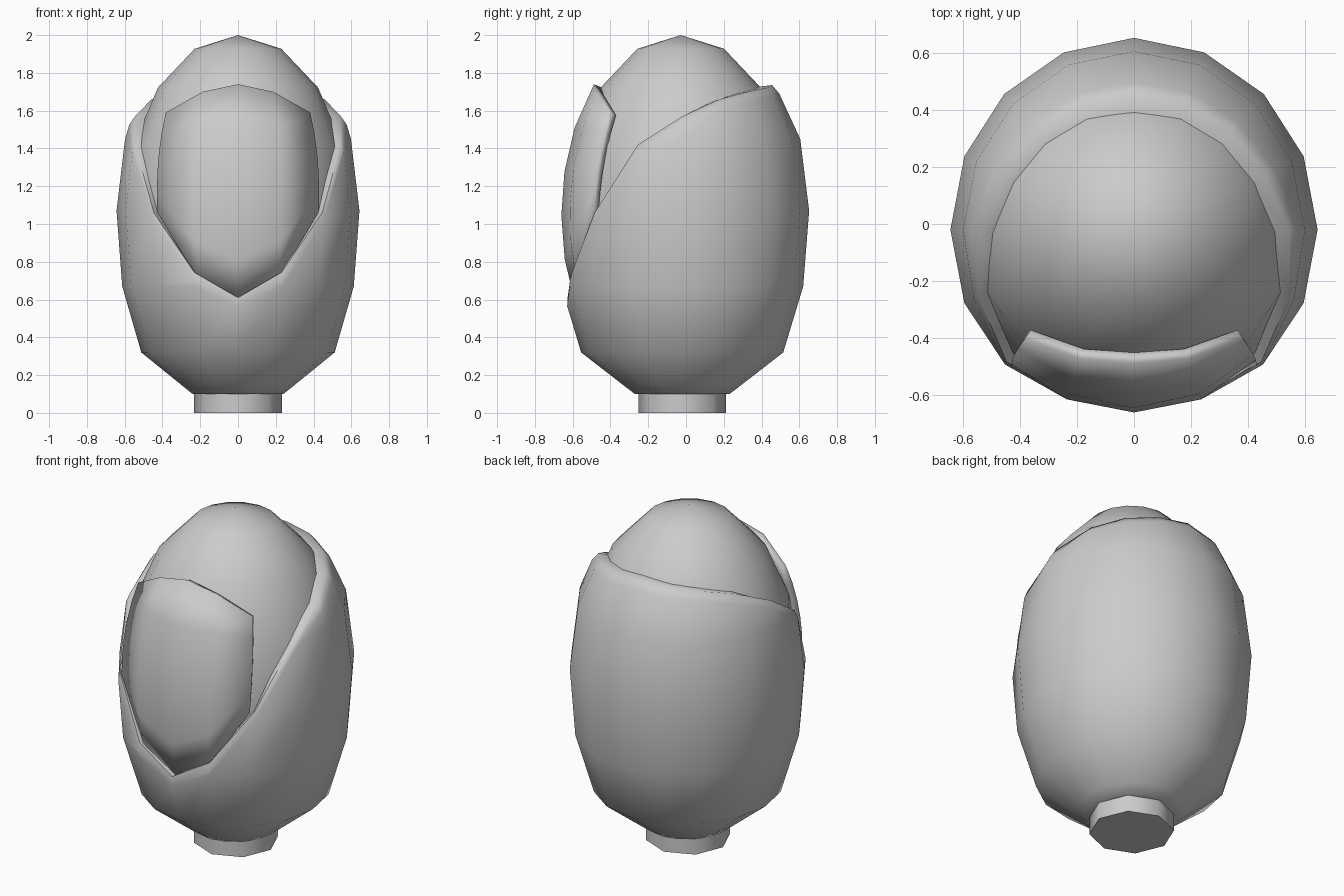
import bpy, bmesh, math

if "Cube" in bpy.data.objects:
    bpy.data.objects.remove(bpy.data.objects["Cube"])

CY = -0.02          # y of the vertical axis of the egg
SIDES = 16

grey = bpy.data.materials.new("plain grey")
grey.diffuse_color = (0.6, 0.6, 0.6, 1)
grey.use_nodes = True
grey.node_tree.nodes["Principled BSDF"].inputs["Base Color"].default_value = grey.diffuse_color


def lerp(table, v):
    """Piecewise linear lookup in a list of (key, value) pairs."""
    for (a, fa), (b, fb) in zip(table, table[1:]):
        if v <= b:
            return fa + (fb - fa) * max(0, (v - a) / (b - a))
    return table[-1][1]


def ellipse(z, radius, half):
    return radius * math.sqrt(max(0, 1 - ((z - 1.05) / half) ** 2))


def point(deg, r, z, stretch=1.0):
    """Point at an angle measured from the front (-y) towards +x."""
    a = math.radians(deg)
    return (r * math.sin(a), CY - r * math.cos(a) * stretch, z)


def grid_object(name, columns, closed, angle):
    """Skin neighbouring columns of points (listed bottom to top)."""
    bm = bmesh.new()
    cols = [[bm.verts.new(p) for p in c] for c in columns]
    nxt = cols[1:] + ([cols[0]] if closed else [])
    for a, b in zip(cols, nxt):
        for i in range(len(a) - 1):
            bm.faces.new((a[i], b[i], b[i + 1], a[i + 1]))
    bmesh.ops.remove_doubles(bm, verts=bm.verts, dist=0.0005)
    me = bpy.data.meshes.new(name)
    bm.to_mesh(me)
    bm.free()
    ob = bpy.data.objects.new(name, me)
    bpy.context.collection.objects.link(ob)
    finish(ob, angle)
    return ob


def finish(ob, angle):
    ob.data.materials.append(grey)
    bpy.ops.object.select_all(action='DESELECT')
    ob.select_set(True)
    bpy.context.view_layer.objects.active = ob
    bpy.ops.object.shade_smooth_by_angle(angle=math.radians(angle))


# Inner egg-shaped dome
bpy.ops.mesh.primitive_uv_sphere_add(segments=SIDES, ring_count=8, radius=1,
                                     location=(0, CY - 0.008, 1.05))
dome = bpy.context.object
dome.name = "inner_dome"
dome.scale = (0.6, 0.6, 0.95)
bpy.ops.object.transform_apply(location=False, rotation=False, scale=True)
finish(dome, 60)

# Outer shell: profile (height, radius) cut off by a slanted rim (angle, height)
profile = [(0.1, 0.24), (0.14, 0.29), (0.32, 0.512), (0.67, 0.613),
           (1.07, 0.643), (1.45, 0.598), (1.55, 0.568), (1.73, 0.47)]
rim = [(0, 0.61), (22.5, 0.745), (45, 1.06), (67.5, 1.42), (90, 1.57),
       (112.5, 1.66), (135, 1.70), (157.5, 1.72), (180, 1.735)]
columns = []
for k in range(SIDES):
    deg = k * 360 / SIDES
    top = lerp(rim, min(deg, 360 - deg))
    edge = top - 0.045
    col = [point(deg, 0.18, 0.1)]
    for z in (0.1, 0.14, 0.32, 0.67, 1.07, 1.45, 1.75):
        z = min(z, edge)
        col.append(point(deg, lerp(profile, z), z, 1.045))
    # rounded lip folding in to the dome
    col.append(point(deg, lerp(profile, top) - 0.012, top, 1.04))
    col.append(point(deg, ellipse(top, 0.6, 0.95) - 0.03, top - 0.01))
    columns.append(col)
grid_object("outer_shell", columns, True, 75)

# Curved face plate in front of the dome, tucked behind the rim
columns = []
for deg, top in ((-45, 1.59), (-22.5, 1.70), (0, 1.74), (22.5, 1.70), (45, 1.59)):
    low = lerp(rim, abs(deg)) - (0.03 if abs(deg) < 40 else 0)
    col = []
    for i in range(6):
        z = low + (top - low) * i / 5
        turn = deg * (1 - 0.07 * (1 - i / 5))
        col.append(point(turn, ellipse(z, 0.64, 1.01), z))
    columns.append(col)
plate = grid_object("face_plate", columns, False, 60)
thick = plate.modifiers.new("thickness", 'SOLIDIFY')
thick.thickness = 0.04
thick.offset = -1

# Short octagonal neck underneath
bpy.ops.mesh.primitive_cylinder_add(vertices=8, radius=0.232, depth=0.14,
                                    location=(0, CY, 0.07))
neck = bpy.context.object
neck.name = "neck"
finish(neck, 60)
